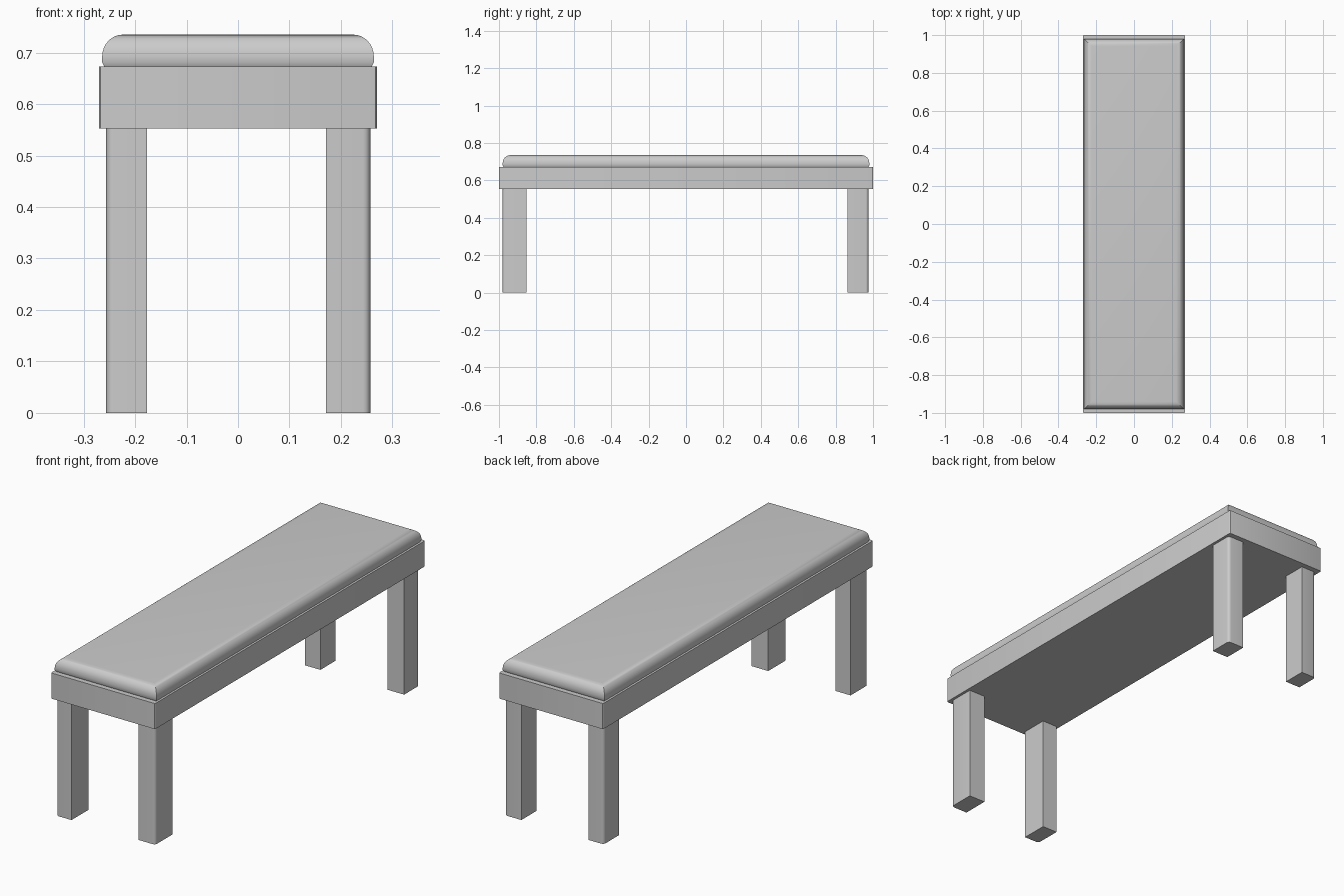
import bpy
import bmesh
from math import sin, cos, pi

if "Cube" in bpy.data.objects:
    bpy.data.objects.remove(bpy.data.objects["Cube"])


def loft(name, rings, angle):
    """Skin a stack of matching horizontal rings and cap both ends."""
    bm = bmesh.new()
    loops = [[bm.verts.new(p) for p in ring] for ring in rings]
    n = len(loops[0])
    for a, b in zip(loops, loops[1:]):
        for i in range(n):
            j = (i + 1) % n
            bm.faces.new((a[i], a[j], b[j], b[i]))
    bm.faces.new(loops[0])
    bm.faces.new(loops[-1])
    bmesh.ops.recalc_face_normals(bm, faces=bm.faces)
    mesh = bpy.data.meshes.new(name)
    bm.to_mesh(mesh)
    bm.free()
    obj = bpy.data.objects.new(name, mesh)
    bpy.context.collection.objects.link(obj)
    bpy.ops.object.select_all(action='DESELECT')
    obj.select_set(True)
    bpy.context.view_layer.objects.active = obj
    bpy.ops.object.shade_smooth_by_angle(angle=angle)
    return obj


def corner_arc(x, y, sx, sy, r, steps=4):
    """Points rounding the corner (x, y) that faces the sx, sy quadrant."""
    pts = []
    for i in range(steps + 1):
        t = i / steps * pi / 2
        pts.append((x + sx * (r * cos(t) - r), y + sy * (r * sin(t) - r)))
    return pts


def prism(name, outline, z0, z1):
    return loft(name, [[(x, y, z) for x, y in outline] for z in (z0, z1)], pi / 6)


# Seat frame with slightly rounded upright corners
outline = []
for sx, sy in ((1, 1), (-1, 1), (-1, -1), (1, -1)):
    arc = corner_arc(0.27 * sx, 1.0 * sy, sx, sy, 0.006, 3)
    outline += arc if sx * sy > 0 else arc[::-1]
prism("seat_frame", outline, 0.553, 0.673)

# Cushion: mitred corners, tucked lower edge and rounded upper edge
profile = [(0.004, 0.673), (0.0, 0.681), (0.0, 0.692)]
profile += [(0.04 * (1 - cos(t)), 0.692 + 0.043 * sin(t))
            for t in (i / 8 * pi / 2 for i in range(1, 9))]
rings = []
for inset, z in profile:
    w, d = 0.264 - inset, 0.98 - inset
    rings.append([(w, d, z), (-w, d, z), (-w, -d, z), (w, -d, z)])
loft("cushion", rings, pi / 5)

# Legs: outer corner rounded, inner corners square
x_spans = {"left": (-1, 0.256, 0.177), "right": (1, 0.257, 0.171)}
y_spans = {"front": (-1, 0.98, 0.853), "back": (1, 0.975, 0.863)}
for x_name, (sx, x_out, x_in) in x_spans.items():
    for y_name, (sy, y_out, y_in) in y_spans.items():
        arc = corner_arc(sx * x_out, sy * y_out, sx, sy, 0.014)
        arc += [(sx * x_in, sy * y_out), (sx * x_in, sy * y_in), (sx * x_out, sy * y_in)]
        prism(f"{y_name}_{x_name}_leg", arc, 0.0, 0.553)
